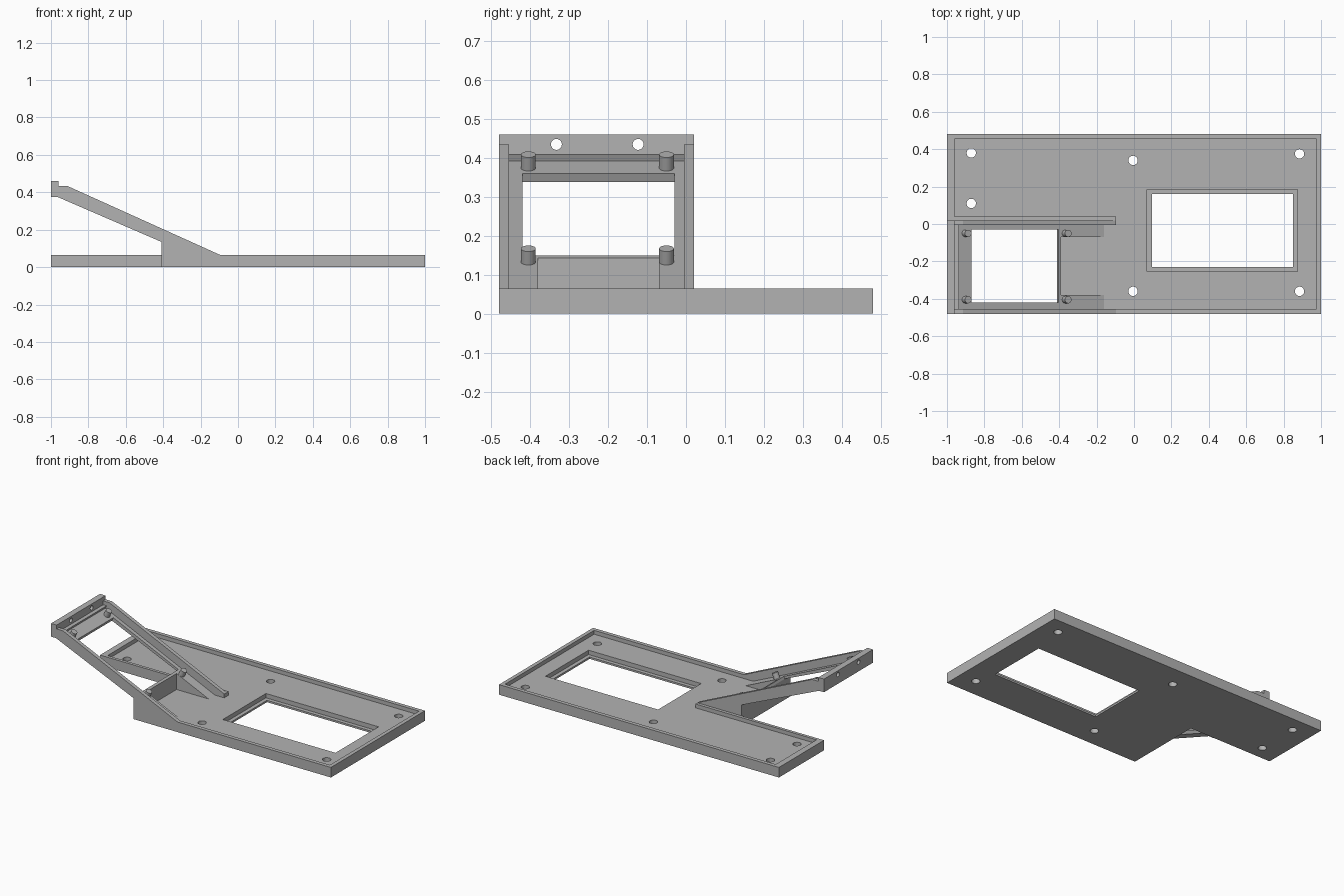
import bpy, bmesh, math
from mathutils import Vector, Matrix

if "Cube" in bpy.data.objects:
    bpy.data.objects.remove(bpy.data.objects["Cube"], do_unlink=True)

grey = bpy.data.materials.new("plain grey")
grey.use_nodes = True
colour = (0.45, 0.45, 0.45, 1)
grey.diffuse_color = colour
grey.node_tree.nodes["Principled BSDF"].inputs["Base Color"].default_value = colour


def finish(name, bm):
    bmesh.ops.recalc_face_normals(bm, faces=bm.faces)
    mesh = bpy.data.meshes.new(name)
    bm.to_mesh(mesh)
    bm.free()
    mesh.materials.append(grey)
    obj = bpy.data.objects.new(name, mesh)
    bpy.context.collection.objects.link(obj)
    return obj


def prism(name, points, axis, low, high):
    """Extrude a plan (axis z) or side profile (axis y) between two levels."""
    place = (lambda a, b: (a, b, low)) if axis == "z" else (lambda a, b: (a, low, b))
    bm = bmesh.new()
    face = bm.faces.new([bm.verts.new(place(*p)) for p in points])
    new = bmesh.ops.extrude_face_region(bm, geom=[face])["geom"]
    step = Vector((0, 0, high - low)) if axis == "z" else Vector((0, high - low, 0))
    bmesh.ops.translate(bm, vec=step, verts=[g for g in new if isinstance(g, bmesh.types.BMVert)])
    return finish(name, bm)


def box(name, x0, x1, y0, y1, z0, z1):
    return prism(name, [(x0, y0), (x1, y0), (x1, y1), (x0, y1)], "z", z0, z1)


def cylinder(name, centre, direction, radius, length):
    turn = Vector((0, 0, 1)).rotation_difference(Vector(direction)).to_matrix().to_4x4()
    bm = bmesh.new()
    bmesh.ops.create_cone(bm, cap_ends=True, segments=32, radius1=radius, radius2=radius,
                          depth=length, matrix=Matrix.Translation(centre) @ turn)
    return finish(name, bm)


def combine(target, tool, operation):
    mod = target.modifiers.new("combine", "BOOLEAN")
    mod.operation, mod.solver, mod.object = operation, "EXACT", tool
    tool.hide_render = True
    graph = bpy.context.evaluated_depsgraph_get()
    result = bpy.data.meshes.new_from_object(target.evaluated_get(graph))
    target.modifiers.clear()
    target.data = result
    bpy.data.objects.remove(tool, do_unlink=True)


FLOOR, RIM = 0.04, 0.065
SLOPE = 0.4516
tilt = math.atan(SLOPE)
normal = Vector((math.sin(tilt), 0, math.cos(tilt)))


def tray_z(x):
    return 0.36 - SLOPE * (x + 0.87)


# L-shaped base joined to the sloping arm
body = prism("base_and_sloped_arm", [(-1, 0.02), (-0.41, 0.02), (-0.41, -0.48), (1, -0.48),
                                     (1, 0.48), (-1, 0.48)], "z", 0, RIM)
arm = prism("arm", [(-0.41, 0), (-0.095, 0), (-0.095, RIM), (-0.915, 0.435), (-0.96, 0.435),
                    (-0.96, 0.46), (-1, 0.46), (-1, 0.375), (-0.965, 0.375), (-0.41, 0.135)],
            "y", -0.48, 0.02)
combine(body, arm, "UNION")

# Recessed base floor, running back under the arm
cutters = [prism("floor_cutter", [
    (-0.96, 0.455), (0.975, 0.455), (0.975, -0.455), (-0.161, -0.455), (-0.161, -0.38),
    (-0.39, -0.38), (-0.39, -0.07), (-0.161, -0.07), (-0.161, -0.005), (-0.095, -0.005),
    (-0.095, 0.04), (-0.96, 0.04)], "z", FLOOR, 0.6)]

# Recessed tray between the arm rails
cutters.append(prism("tray_cutter", [
    (-0.96, 0.6), (-0.96, 0.41), (-0.935, 0.41), (-0.943, tray_z(-0.943)),
    (-0.161, FLOOR), (-0.13, FLOOR), (-0.13, 0.6)], "y", -0.455, -0.005))

# Window through the tray, square to the slope
corners = []
for x, reach in ((-0.87, -0.06), (-0.87, 0.06), (-0.405, 0.06), (-0.405, -0.06)):
    p = Vector((x, 0, tray_z(x))) + normal * reach
    corners.append((p.x, p.z))
cutters.append(prism("tray_window_cutter", corners, "y", -0.42, -0.03))

# Stepped window in the base
cutters.append(box("ledge_cutter", 0.07, 0.875, -0.255, 0.185, 0.012, 0.2))
cutters.append(box("base_window_cutter", 0.095, 0.85, -0.23, 0.16, -0.1, 0.2))

# Screw holes in the base and in the arm's end wall
for x, y in ((-0.87, 0.38), (-0.87, 0.11), (-0.005, 0.34), (-0.005, -0.36),
             (0.885, 0.375), (0.885, -0.36)):
    cutters.append(cylinder("screw_hole_cutter", (x, y, 0), (0, 0, 1), 0.025, 0.4))
for y in (-0.333, -0.123):
    cutters.append(cylinder("end_hole_cutter", (-0.98, y, 0.435), (1, 0, 0), 0.014, 0.2))

for cutter in cutters:
    combine(body, cutter, "DIFFERENCE")

# Mounting pegs standing square to the tray
for row, x in (("upper", -0.902), ("lower", -0.367)):
    for side, y in (("front", -0.405), ("back", -0.05)):
        foot = Vector((x, y, tray_z(x)))
        peg = cylinder(f"{row}_{side}_peg", foot + normal * 0.014, normal, 0.019, 0.048)
        bpy.ops.object.select_all(action="DESELECT")
        peg.select_set(True)
        bpy.context.view_layer.objects.active = peg
        bpy.ops.object.shade_smooth_by_angle(angle=math.radians(30))
